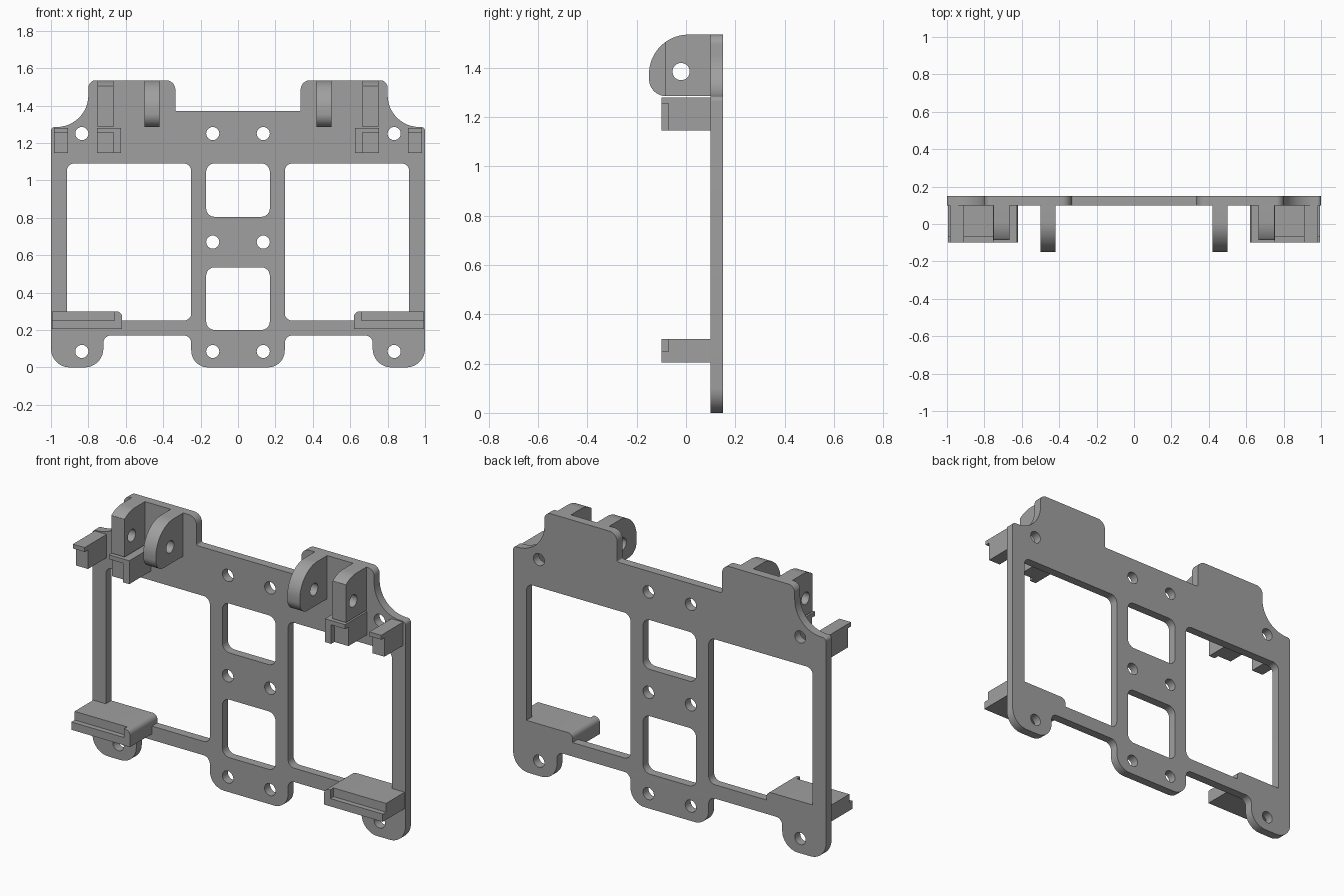
import bpy, bmesh, math
from mathutils import Matrix, Vector

cube = bpy.data.objects.get("Cube")
if cube:
    bpy.data.objects.remove(cube, do_unlink=True)

grey = bpy.data.materials.new("plain_grey")
grey.use_nodes = True
grey.diffuse_color = (0.35, 0.35, 0.35, 1)
grey.node_tree.nodes["Principled BSDF"].inputs["Base Color"].default_value = grey.diffuse_color

# Axis frames: a profile drawn in XZ or in YZ, extruded along the remaining axis
FRONT = Matrix(((1, 0, 0, 0), (0, 0, -1, 0), (0, 1, 0, 0), (0, 0, 0, 1)))
SIDE = Matrix(((0, 0, 1, 0), (1, 0, 0, 0), (0, 1, 0, 0), (0, 0, 0, 1)))


def rounded(corners, steps=12):
    """Turn right-angled corners (u, v, radius) into a filleted loop."""
    loop = []
    for i, (u, v, r) in enumerate(corners):
        p = Vector((u, v))
        if not r:
            loop.append(p)
            continue
        before = (Vector(corners[i - 1][:2]) - p).normalized()
        after = (Vector(corners[(i + 1) % len(corners)][:2]) - p).normalized()
        centre = p + r * (before + after)
        for k in range(steps + 1):
            a = math.pi / 2 * k / steps
            loop.append(centre - r * (after * math.cos(a) + before * math.sin(a)))
    return loop


def box(u0, u1, v0, v1, r=0):
    return rounded([(u0, v0, r), (u1, v0, r), (u1, v1, r), (u0, v1, r)])


def circle(u, v, r=0.035, n=32):
    return [Vector((u + r * math.cos(math.tau * k / n), v + r * math.sin(math.tau * k / n)))
            for k in range(n)]


def flip(loop):
    return [Vector((-p.x, p.y)) for p in reversed(loop)]


def extrude(name, loops, frame, start, end, mirror=True):
    """Fill the loops (inner ones become holes) and extrude from start to end."""
    curve = bpy.data.curves.new(name + "_profile", 'CURVE')
    curve.dimensions = '2D'
    curve.fill_mode = 'BOTH'
    curve.extrude = (end - start) / 2
    for loop in loops:
        spline = curve.splines.new('POLY')
        spline.points.add(len(loop) - 1)
        for point, p in zip(spline.points, loop):
            point.co = (p.x, p.y, 0, 1)
        spline.use_cyclic_u = True
    helper = bpy.data.objects.new(name + "_profile", curve)
    bpy.context.collection.objects.link(helper)
    graph = bpy.context.evaluated_depsgraph_get()
    mesh = bpy.data.meshes.new_from_object(helper.evaluated_get(graph))
    bpy.data.objects.remove(helper, do_unlink=True)

    middle = (start + end) / 2
    shift = Vector((0, middle, 0)) if frame is FRONT else Vector((middle, 0, 0))
    mesh.transform(Matrix.Translation(shift) @ frame)
    bm = bmesh.new()
    bm.from_mesh(mesh)
    bmesh.ops.remove_doubles(bm, verts=bm.verts, dist=0.0002)
    bmesh.ops.recalc_face_normals(bm, faces=bm.faces)
    bm.to_mesh(mesh)
    bm.free()
    mesh.materials.clear()
    mesh.materials.append(grey)

    obj = bpy.data.objects.new(name, mesh)
    bpy.context.collection.objects.link(obj)
    bpy.ops.object.select_all(action='DESELECT')
    obj.select_set(True)
    bpy.context.view_layer.objects.active = obj
    bpy.ops.object.shade_smooth_by_angle(angle=math.radians(30))
    if mirror:
        obj.modifiers.new("Mirror", 'MIRROR').use_mirror_merge = False
    return obj


BACK, FACE, RECESS, TIP = 0.15, 0.10, -0.07, -0.10

# Back plate: symmetric outline with windows and screw holes
half = [(0.25, 0, 0.09), (0.25, 0.17, 0.04), (0.72, 0.17, 0.04), (0.72, 0, 0.1),
        (1, 0, 0.1), (1, 1.285, 0.02), (0.8, 1.285, 0.17), (0.8, 1.535, 0.04),
        (0.335, 1.535, 0.05), (0.335, 1.37, 0.01)]
outline = rounded(half + [(-u, v, r) for u, v, r in reversed(half)])
side_window = rounded([(0.25, 0.25, 0.04), (0.62, 0.25, 0), (0.62, 0.3, 0.03), (0.915, 0.3, 0),
                       (0.915, 1.09, 0.04), (0.25, 1.09, 0.04)])
loops = [outline, side_window, flip(side_window),
         box(-0.17, 0.17, 0.2, 0.535, 0.045), box(-0.17, 0.17, 0.805, 1.09, 0.045)]
for u, v in [(0.835, 1.25), (0.135, 1.25), (0.135, 0.67), (0.135, 0.085), (0.835, 0.085)]:
    loops += [circle(u, v), circle(-u, v)]
extrude("back_plate", loops, FRONT, FACE, BACK, mirror=False)

# Hinge lugs: full round inner lug, outer lug trimmed flat at its front
lug = rounded([(FACE, 1.285, 0), (FACE, 1.535, 0), (-0.15, 1.535, 0.16), (-0.15, 1.285, 0.07)], 20)
pin_hole = circle(-0.02, 1.385)
extrude("inner_hinge_lug", [lug, pin_hole], SIDE, 0.42, 0.5)
trimmed = [p for p in lug if p.y > 1.504 or p.x > -0.08]
trimmed += [Vector((-0.085, 1.285))]
trimmed.insert(-1, Vector((-0.085, 1.503)))
trimmed = [p for p in trimmed if not (p.y < 1.3 and -0.085 < p.x < 0)]
extrude("outer_hinge_lug", [trimmed, pin_hole], SIDE, 0.665, 0.75)

# Upper clips: block with a lip overhanging the recess
extrude("upper_inner_clip_block", [box(0.625, 0.755, 1.145, 1.28)], FRONT, RECESS, FACE)
lip = rounded([(0.625, 1.145, 0), (0.665, 1.145, 0), (0.665, 1.255, 0),
               (0.755, 1.255, 0), (0.755, 1.28, 0), (0.625, 1.28, 0)])
extrude("upper_inner_clip_lip", [lip], FRONT, TIP, RECESS)
extrude("upper_outer_clip_block", [box(0.91, 0.985, 1.145, 1.28)], FRONT, RECESS, FACE)
extrude("upper_outer_clip_lip", [box(0.91, 0.985, 1.255, 1.28)], FRONT, TIP, RECESS)

# Lower clips: shelf with a raised inner end and a stepped front
shelf = rounded([(0.62, 0.205, 0), (0.995, 0.205, 0), (0.995, 0.3, 0), (0.62, 0.3, 0.03)])
extrude("lower_clip_shelf", [shelf], FRONT, RECESS, FACE)
step = rounded([(0.62, 0.205, 0), (0.995, 0.205, 0), (0.995, 0.25, 0),
                (0.66, 0.25, 0), (0.66, 0.3, 0), (0.62, 0.3, 0.03)])
extrude("lower_clip_step", [step], FRONT, TIP, RECESS)
